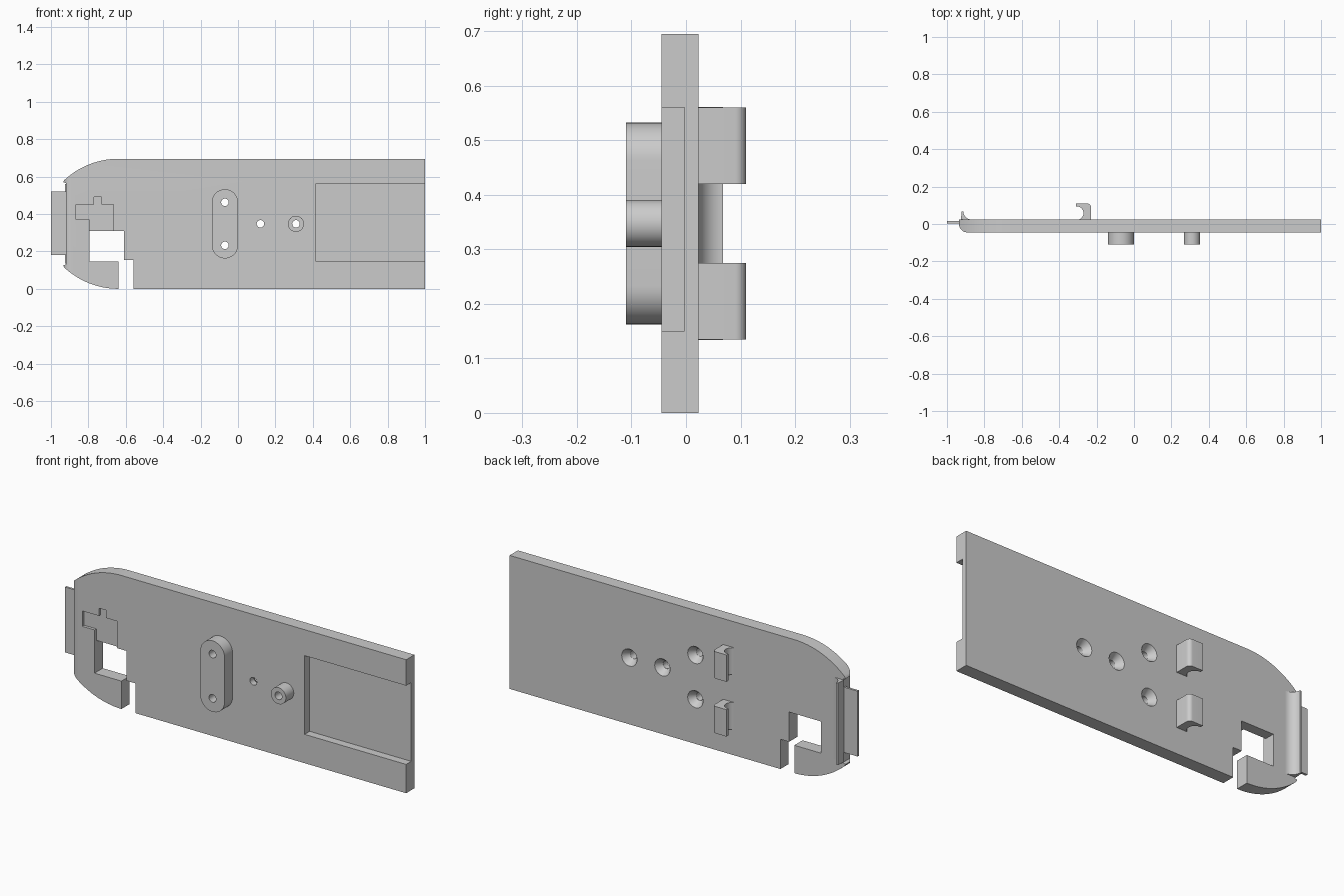
import bpy, bmesh
from math import sin, cos, pi, radians, asin
from mathutils import Vector

if "Cube" in bpy.data.objects:
    bpy.data.objects.remove(bpy.data.objects["Cube"], do_unlink=True)

grey = bpy.data.materials.new("plain grey")
grey.use_nodes = True
grey.diffuse_color = (0.6, 0.6, 0.6, 1)
grey.node_tree.nodes["Principled BSDF"].inputs["Base Color"].default_value = (0.6, 0.6, 0.6, 1)

FRONT, BACK, HEIGHT = -0.045, 0.023, 0.695
MID = HEIGHT / 2


def arc(cx, cy, rx, ry, start, end, n=20):
    """Points on an ellipse between two angles in degrees."""
    angles = [radians(start + (end - start) * i / n) for i in range(n + 1)]
    return [(cx + rx * cos(a), cy + ry * sin(a)) for a in angles]


def prism(name, pts, lo, hi, along="Y", scale_hi=1.0):
    """Extrude an XZ outline along Y, or an XY outline along Z."""
    bm = bmesh.new()
    cx = sum(p[0] for p in pts) / len(pts)
    cy = sum(p[1] for p in pts) / len(pts)

    def ring(t, s):
        flat = [(cx + (u - cx) * s, cy + (v - cy) * s) for u, v in pts]
        return [bm.verts.new((u, t, v) if along == "Y" else (u, v, t)) for u, v in flat]

    a, b = ring(lo, 1.0), ring(hi, scale_hi)
    bm.faces.new(a)
    bm.faces.new(b[::-1])
    for i in range(len(a)):
        j = (i + 1) % len(a)
        bm.faces.new((a[j], a[i], b[i], b[j]))
    bmesh.ops.recalc_face_normals(bm, faces=bm.faces)
    mesh = bpy.data.meshes.new(name)
    bm.to_mesh(mesh)
    bm.free()
    mesh.materials.append(grey)
    obj = bpy.data.objects.new(name, mesh)
    bpy.context.collection.objects.link(obj)
    return obj


def select(obj):
    bpy.ops.object.select_all(action="DESELECT")
    obj.select_set(True)
    bpy.context.view_layer.objects.active = obj


def cut(target, cutter):
    """Subtract a cutter and discard it."""
    select(target)
    mod = target.modifiers.new("cut", "BOOLEAN")
    mod.operation, mod.solver, mod.object = "DIFFERENCE", "EXACT", cutter
    bpy.ops.object.modifier_apply(modifier=mod.name)
    bpy.data.objects.remove(cutter, do_unlink=True)


def box(x0, x1, z0, z1):
    return [(x0, z0), (x1, z0), (x1, z1), (x0, z1)]


def circle(x, z, r, n=32):
    return arc(x, z, r, r, 0, 360, n)[:-1]


# Main plate: square right end, rounded left corners
r = 0.423
sweep = asin(0.29 / r) * 180 / pi
top_arc = arc(-0.64, HEIGHT - r, r, r, 90, 90 + sweep)
half = top_arc + [(-0.935, 0.57), (-0.92, 0.565)]
lower = [(x, HEIGHT - z) for x, z in reversed(half)]
plate = prism("main_plate", [(1, 0), (1, HEIGHT)] + half + lower, FRONT, BACK)

# Rounded front edge at the left end
cut(plate, prism("cutter", [(-1.1, 0), (-1.1, -0.1), (-0.89, -0.1)]
                 + arc(-0.89, 0, 0.046, 0.045, 270, 180, 12), -0.1, 0.8, "Z"))

# Open pocket at the right end
cut(plate, prism("cutter", box(0.415, 1.1, 0.15, 0.56), -0.1, -0.003))

# Square opening with its slot to the lower edge
opening = [(-0.795, 0.31), (-0.61, 0.31), (-0.61, 0.155), (-0.56, 0.155),
           (-0.56, -0.1), (-0.64, -0.1), (-0.64, 0.145), (-0.795, 0.145)]
cut(plate, prism("cutter", opening, -0.1, 0.1))

# Shallow stepped recess above the opening
recess = [(-0.865, 0.37), (-0.795, 0.37), (-0.795, 0.3), (-0.665, 0.3),
          (-0.665, 0.45), (-0.73, 0.45), (-0.73, 0.49), (-0.77, 0.49),
          (-0.77, 0.45), (-0.865, 0.45)]
cut(plate, prism("cutter", recess, -0.1, FRONT + 0.015))

# Front bosses
capsule = arc(-0.07, MID + 0.115, 0.07, 0.07, 0, 180) + arc(-0.07, MID - 0.115, 0.07, 0.07, 180, 360)
long_boss = prism("long_boss", capsule, -0.11, FRONT + 0.004)
round_boss = prism("round_boss", circle(0.31, MID, 0.043), -0.11, FRONT + 0.004)

# Screw holes, countersunk from the back
for x, z, boss in ((-0.07, MID + 0.115, long_boss), (-0.07, MID - 0.115, long_boss),
                   (0.12, MID, None), (0.31, MID, round_boss)):
    for part in (plate, boss):
        if part:
            cut(part, prism("cutter", circle(x, z, 0.02), -0.2, 0.1))
    cut(plate, prism("cutter", circle(x, z, 0.045), BACK + 0.001, BACK - 0.035, "Y", 0.45))

# Pair of hooks on the back
hook = ([(-0.23, BACK - 0.003)] + arc(-0.25, 0.09, 0.02, 0.02, 0, 90, 8)
        + [(-0.31, 0.11)] + arc(-0.306, 0.058, 0.036, 0.036, 95, -65, 16)
        + [(-0.291, BACK - 0.003)])
hooks = [prism("lower_hook", hook, 0.135, 0.275, "Z"),
         prism("upper_hook", hook, 0.42, 0.56, "Z")]

# Curved lip along the left end of the back
lip_profile = ([(-0.865, BACK - 0.003), (-0.925, BACK - 0.003), (-0.922, 0.067)]
               + arc(-0.865, 0.068, 0.048, 0.045, 180, 270, 12))
lip = prism("back_lip", lip_profile, 0.134, 0.561, "Z")

# Thin tab beyond the left end
tab = prism("end_tab", box(-1, -0.9, 0.18, 0.52), 0.004, 0.016)

for obj in [plate, long_boss, round_boss, lip, tab] + hooks:
    select(obj)
    bpy.ops.object.shade_smooth_by_angle(angle=radians(30))
